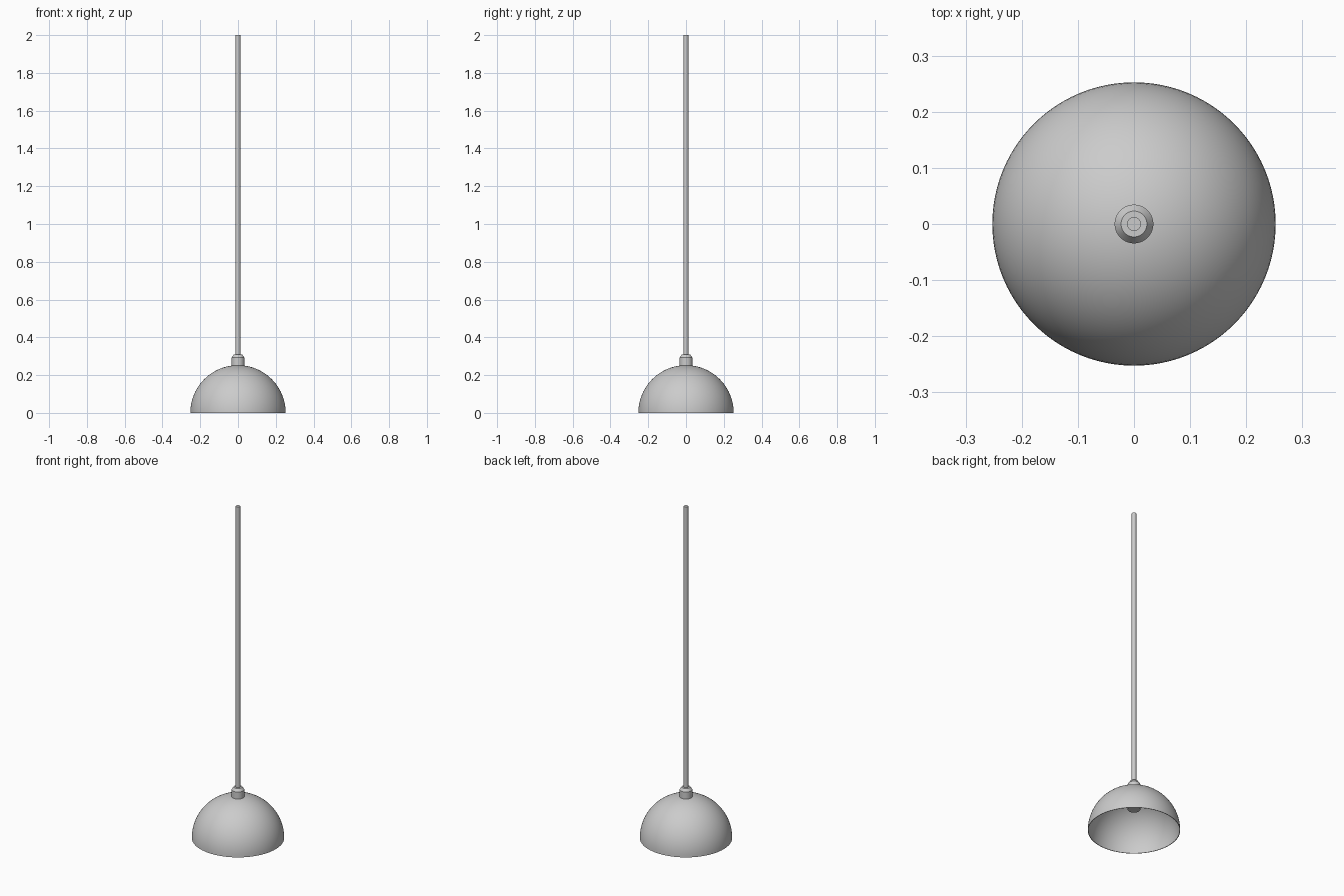
import bpy, bmesh, math

if "Cube" in bpy.data.objects:
    bpy.data.objects.remove(bpy.data.objects["Cube"])


def lathe(name, profile, sides=64, closed=False):
    """Spin an (r, z) profile round the z axis into a smooth object."""
    bm = bmesh.new()
    verts = [bm.verts.new((r, 0, z)) for r, z in profile]
    edges = [bm.edges.new(p) for p in zip(verts, verts[1:])]
    if closed:
        edges.append(bm.edges.new((verts[-1], verts[0])))
    bmesh.ops.spin(bm, geom=verts + edges, cent=(0, 0, 0), axis=(0, 0, 1),
                   angle=math.tau, steps=sides, use_duplicate=False)
    bmesh.ops.remove_doubles(bm, verts=bm.verts, dist=1e-5)
    bmesh.ops.recalc_face_normals(bm, faces=bm.faces)
    mesh = bpy.data.meshes.new(name)
    bm.to_mesh(mesh)
    bm.free()
    obj = bpy.data.objects.new(name, mesh)
    bpy.context.collection.objects.link(obj)
    bpy.ops.object.select_all(action='DESELECT')
    obj.select_set(True)
    bpy.context.view_layer.objects.active = obj
    bpy.ops.object.shade_smooth_by_angle(angle=math.radians(30))
    return obj


def arc(radius, steps=24):
    """Quarter circle from the rim up to the crown."""
    return [(radius * math.cos(a), radius * math.sin(a))
            for a in (math.pi / 2 * i / steps for i in range(steps + 1))]


# Thin hemispherical shade, open at the bottom
lathe("shade", arc(0.2525) + arc(0.2495)[::-1], sides=96, closed=True)

# Lamp socket running through the crown, chamfered on top
lathe("socket", [(0, 0.133), (0.0345, 0.133), (0.0345, 0.292),
                 (0.023, 0.308), (0, 0.308)])

# Long hanging rod
lathe("hanging_rod", [(0, 0.29), (0.0125, 0.29), (0.0125, 2.0), (0, 2.0)], sides=32)
